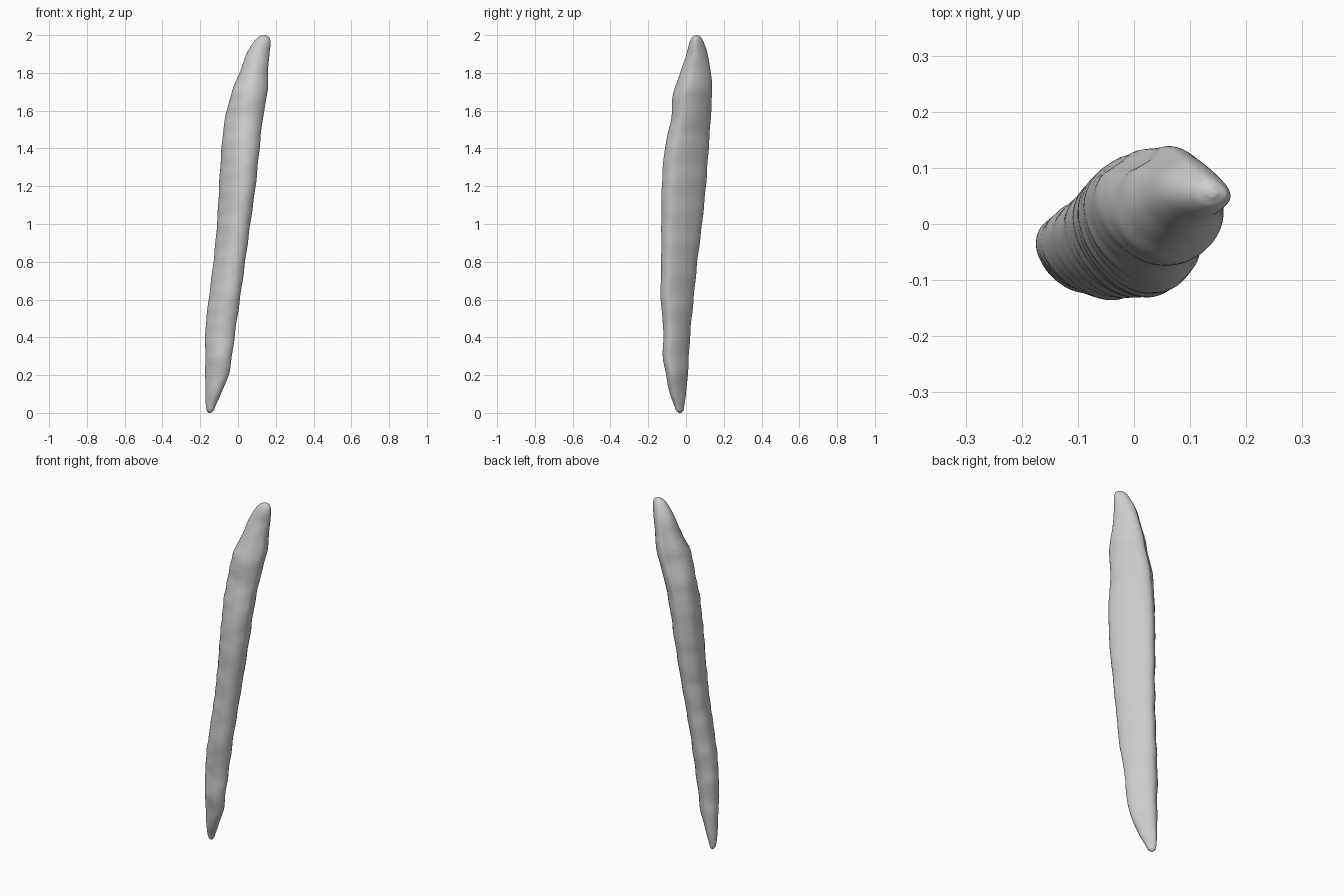
import bpy
import bmesh
from math import sin, cos, pi, exp, copysign

cube = bpy.data.objects.get("Cube")
if cube:
    bpy.data.objects.remove(cube, do_unlink=True)

SIDES = 64
STEPS_PER_SPAN = 10

# Height, x range, y range (thousandths), thickness to width (percent)
LEVELS = [
    (0, -155, -143, -38, -24, 85),
    (12, -165, -130, -52, -14, 82),
    (40, -170, -118, -63, -9, 80),
    (100, -172, -90, -85, 0, 75),
    (200, -173, -50, -106, 9, 73),
    (300, -173, -32, -122, 15, 74),
    (450, -172, -12, -120, 25, 76),
    (600, -155, 10, -134, 40, 73),
    (800, -130, 38, -131, 60, 71),
    (1000, -111, 65, -130, 85, 71),
    (1200, -100, 93, -128, 105, 72),
    (1400, -87, 114, -112, 120, 76),
    (1550, -70, 130, -80, 130, 83),
    (1700, -32, 156, -66, 138, 97),
    (1800, 8, 159, -30, 132, 100),
    (1900, 45, 166, 2, 114, 100),
    (1960, 80, 172, 18, 95, 100),
    (1988, 106, 166, 32, 80, 100),
    (2000, 130, 148, 48, 64, 100),
]


def smooth_rows(rows, steps):
    """Resample rows with a Catmull-Rom spline."""
    result = []
    for i in range(len(rows) - 1):
        before, after = rows[max(i - 1, 0)], rows[min(i + 2, len(rows) - 1)]
        start, end = rows[i], rows[i + 1]
        # Tangents respect the uneven spacing of the heights
        slope_a = [(e - b) / (end[0] - before[0]) for b, e in zip(before, end)]
        slope_b = [(a - s) / (after[0] - start[0]) for s, a in zip(start, after)]
        span = end[0] - start[0]
        for k in range(steps):
            t = k / steps
            h = t * t * (3 - 2 * t)
            ha, hb = t * (1 - t) ** 2 * span, t * t * (t - 1) * span
            result.append([s + (e - s) * h + a * ha + b * hb
                           for s, e, a, b in zip(start, end, slope_a, slope_b)])
    result.append(list(rows[-1]))
    return result


def section(z, ratio):
    """Flattened D-shaped outline, its flat side facing left and back."""
    points = []
    ends = max(0, min(1, z / 0.3, (2 - z) / 0.3))
    for i in range(SIDES):
        t = 2 * pi * i / SIDES
        c, s = cos(t), sin(t)
        # Soft wrinkles around the rounded side
        wave = (sin(z * 43 + 2 * c + s) + sin(z * 71 + 3 * s)
                + sin(z * 27 - 2 * t))
        radius = 1 + 0.009 * ends * wave * (0.6 - 0.4 * c)
        # Groove beside the back ridge near the top
        groove = exp(-((t - 1.4) / 0.2) ** 2) * exp(-((z - 1.7) / 0.22) ** 2)
        radius -= 0.12 * groove
        # The flat side rises towards the back ridge
        depth = 0.85 * c ** 0.65 * (1 + 0.22 * s * ends) if c > 0 else c
        width = copysign(abs(s) ** 0.92, s)
        u, v = depth * ratio * radius, width * radius
        points.append((u - v, u + v))
    return points


def fit(values, low, high):
    """Scale values so that they span exactly low to high."""
    a, b = min(values), max(values)
    return [low + (value - a) / (b - a) * (high - low) for value in values]


# Leaning, tapering body
bm = bmesh.new()
rings = []
for row in smooth_rows(LEVELS, STEPS_PER_SPAN):
    z, x0, x1, y0, y1 = (value / 1000 for value in row[:5])
    outline = section(z, row[5] / 100)
    jitter = 0.0012 * sin(z * 37) * min(1, z * 5, (2 - z) * 5)
    xs = fit([p[0] for p in outline], x0 - jitter, x1 + jitter)
    ys = fit([p[1] for p in outline], y0 + jitter, y1 + jitter)
    rings.append([bm.verts.new((x, y, z)) for x, y in zip(xs, ys)])

for lower, upper in zip(rings, rings[1:]):
    for i in range(SIDES):
        j = (i + 1) % SIDES
        bm.faces.new((lower[i], lower[j], upper[j], upper[i]))
bm.faces.new(rings[0][::-1])
bm.faces.new(rings[-1])
bmesh.ops.recalc_face_normals(bm, faces=bm.faces)
for face in bm.faces:
    face.smooth = True

mesh = bpy.data.meshes.new("tapered_body")
bm.to_mesh(mesh)
bm.free()
body = bpy.data.objects.new("tapered_body", mesh)
bpy.context.collection.objects.link(body)

# Plain grey surface
grey = bpy.data.materials.new("light_grey")
grey.use_nodes = True
colour = (0.6, 0.6, 0.6, 1)
grey.diffuse_color = colour
shader = next(n for n in grey.node_tree.nodes if n.type == "BSDF_PRINCIPLED")
shader.inputs["Base Color"].default_value = colour
mesh.materials.append(grey)
